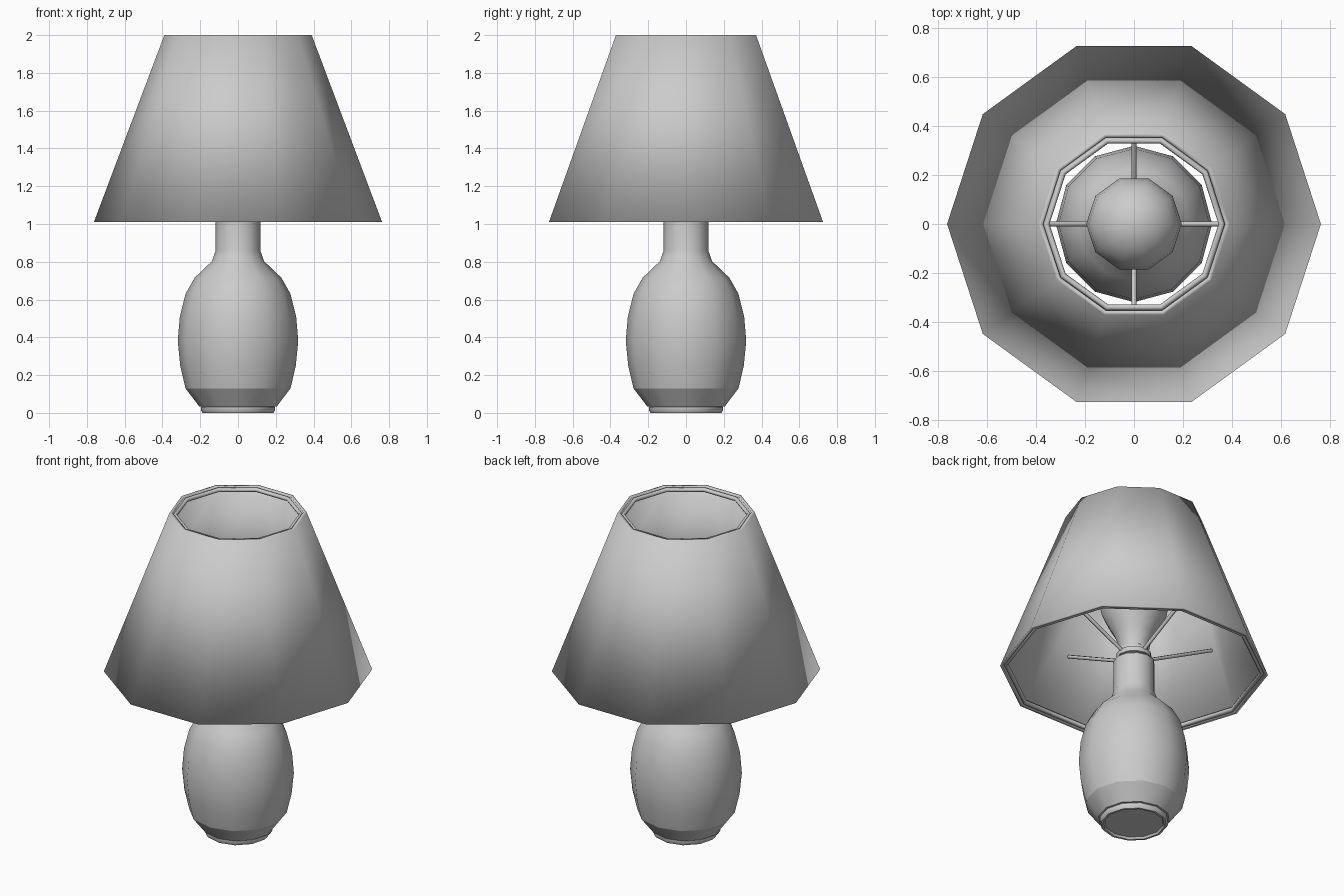
import bpy, bmesh, math
from mathutils import Vector

if "Cube" in bpy.data.objects:
    bpy.data.objects.remove(bpy.data.objects["Cube"])


def finish(bm, name, angle):
    bmesh.ops.recalc_face_normals(bm, faces=bm.faces)
    mesh = bpy.data.meshes.new(name)
    bm.to_mesh(mesh)
    bm.free()
    ob = bpy.data.objects.new(name, mesh)
    bpy.context.collection.objects.link(ob)
    bpy.ops.object.select_all(action='DESELECT')
    ob.select_set(True)
    bpy.context.view_layer.objects.active = ob
    bpy.ops.object.shade_smooth_by_angle(angle=math.radians(angle))
    return ob


def lathe(name, profile, sides, closed=False, angle=38):
    """Turn an (r, z) profile about z, with one vertex column on +x."""
    bm = bmesh.new()
    rings = []
    for r, z in profile:
        if r == 0:
            rings.append([bm.verts.new((0, 0, z))] * sides)
        else:
            rings.append([bm.verts.new((r * math.cos(a), r * math.sin(a), z))
                          for a in (math.tau * i / sides for i in range(sides))])
    pairs = list(zip(rings, rings[1:]))
    if closed:
        pairs.append((rings[-1], rings[0]))
    for lo, hi in pairs:
        for i in range(sides):
            j = (i + 1) % sides
            bm.faces.new(list(dict.fromkeys((lo[i], lo[j], hi[j], hi[i]))))
    return finish(bm, name, angle)


def hoop(name, r, z, thick, sides):
    section = [(r + thick * math.cos(math.tau * k / 6),
                z + thick * math.sin(math.tau * k / 6)) for k in range(6)]
    lathe(name, section, sides, closed=True, angle=65)


def rod(name, a, b, radius):
    a, b = Vector(a), Vector(b)
    d = b - a
    bm = bmesh.new()
    bmesh.ops.create_cone(bm, cap_ends=True, segments=6, radius1=radius,
                          radius2=radius, depth=d.length)
    bm.transform(d.to_track_quat('Z', 'Y').to_matrix().to_4x4())
    bmesh.ops.translate(bm, verts=bm.verts, vec=(a + b) / 2)
    finish(bm, name, 65)


# Base: foot, lower taper, vase body with neck
lathe("foot", [(0, 0.012), (0.168, 0.012), (0.175, 0.0), (0.188, 0.0),
               (0.197, 0.015), (0.197, 0.03), (0.19, 0.037), (0, 0.037)], 12)
lathe("lower_taper", [(0, 0.034), (0.205, 0.034), (0.278, 0.13)], 12)
lathe("vase_body", [(0.278, 0.13), (0.306, 0.25), (0.319, 0.38), (0.308, 0.51),
                    (0.278, 0.63), (0.23, 0.715), (0.138, 0.803),
                    (0.118, 0.86), (0.118, 1.06), (0.108, 1.072), (0, 1.072)], 12)

# Socket collar
lathe("socket", [(0, 1.07), (0.085, 1.07), (0.085, 1.08), (0.1, 1.085),
                 (0.1, 1.115), (0.085, 1.12), (0.085, 1.145), (0, 1.145)], 12)

# Reflector bulb
dome = [(0.195 * math.cos(math.radians(t)), 1.43 + 0.195 * math.sin(math.radians(t)))
        for t in range(0, 90, 18)]
lathe("bulb", [(0, 1.14), (0.085, 1.14), (0.092, 1.18), (0.115, 1.24),
               (0.155, 1.31), (0.185, 1.37)] + dome + [(0, 1.625)], 10)

# Four spokes carrying the shade
for i in range(4):
    c, s = math.cos(i * math.pi / 2), math.sin(i * math.pi / 2)
    rod(f"shade_spoke_{i + 1}", (0.07 * c, 0.07 * s, 1.1),
        (0.575 * c, 0.575 * s, 1.355), 0.011)

# Ten-sided shade, smooth over its rims, with hoops inside both rims
lathe("shade", [(0.763, 1.01), (0.39, 2.0), (0.371, 2.0), (0.744, 1.01)], 10,
      closed=True, angle=180)
hoop("shade_top_hoop", 0.358, 1.984, 0.013, 10)
hoop("shade_bottom_hoop", 0.73, 1.025, 0.014, 10)
